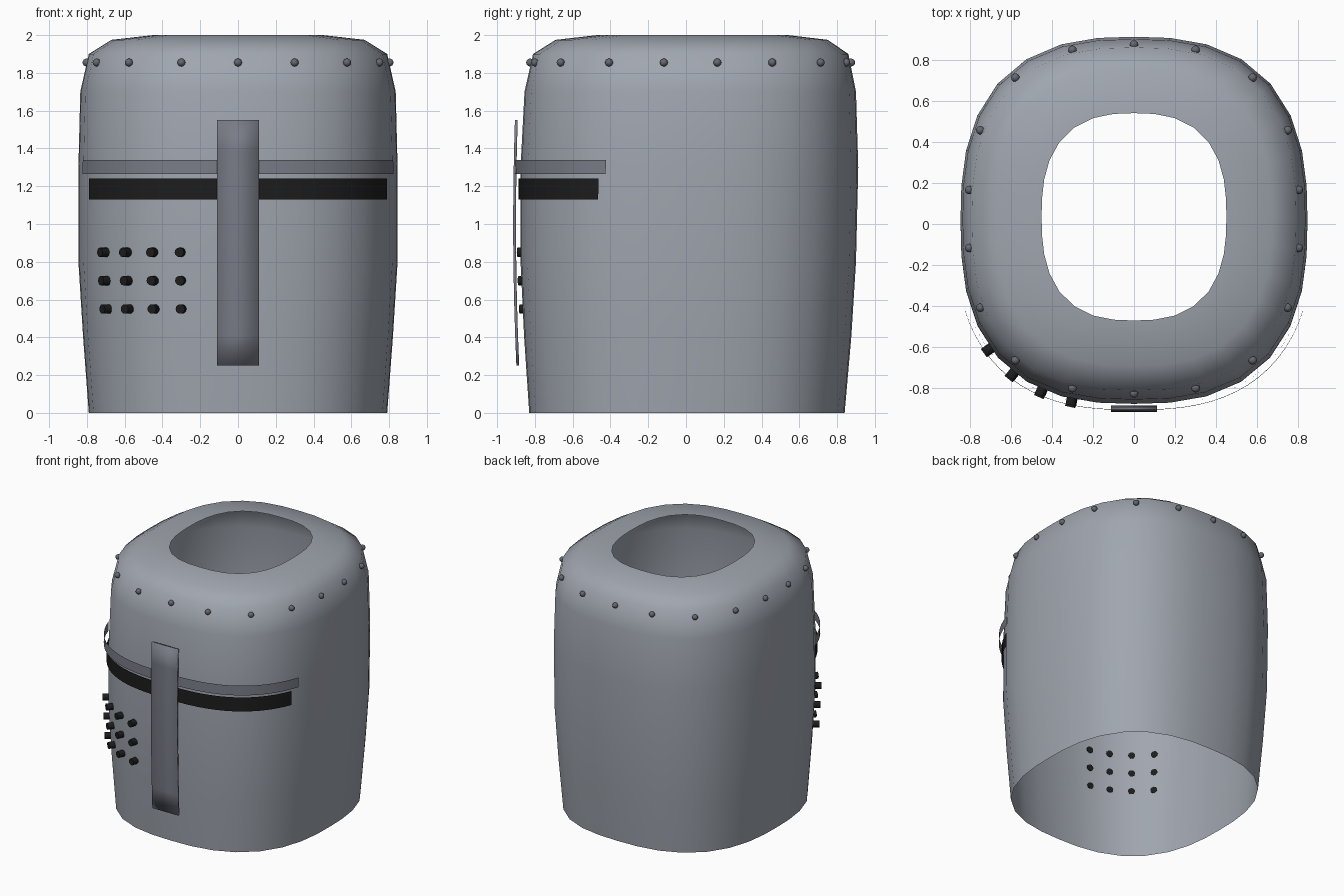
import bpy, bmesh, math
from mathutils import Vector

if "Cube" in bpy.data.objects:
    bpy.data.objects.remove(bpy.data.objects["Cube"])


def material(name, rgb):
    mat = bpy.data.materials.new(name)
    mat.use_nodes = True
    mat.diffuse_color = (*rgb, 1)
    mat.node_tree.nodes["Principled BSDF"].inputs["Base Color"].default_value = (*rgb, 1)
    return mat


steel = material("light steel", (0.35, 0.38, 0.43))
trim = material("trim steel", (0.19, 0.2, 0.24))
stud = material("dark steel", (0.13, 0.14, 0.16))
black = material("black", (0.012, 0.012, 0.012))

# Helmet profile: height, half width, front y, back y
PROFILE = [
    (0.0, 0.79, -0.83, 0.84),
    (0.4, 0.82, -0.857, 0.875),
    (0.8, 0.845, -0.876, 0.9),
    (1.3, 0.845, -0.876, 0.912),
    (1.7, 0.835, -0.855, 0.9),
    (1.9, 0.79, -0.81, 0.86),
    (1.975, 0.67, -0.69, 0.75),
    (2.0, 0.45, -0.47, 0.54),
]
POWER = 2.6


def section(z):
    """Half width, front and back of the helmet at height z."""
    for low, high in zip(PROFILE, PROFILE[1:]):
        if z <= high[0]:
            t = (z - low[0]) / (high[0] - low[0])
            return [p + (q - p) * t for p, q in zip(low[1:], high[1:])]
    return PROFILE[-1][1:]


def wall(angle, z, offset=0.0):
    """Point on the rounded-square wall in the direction of angle (degrees)."""
    width, front, back = section(z)
    a = width + offset
    b = (back - front) / 2 + offset
    c, s = math.cos(math.radians(angle)), math.sin(math.radians(angle))
    r = (abs(c / a) ** POWER + abs(s / b) ** POWER) ** (-1 / POWER)
    return Vector((r * c, r * s + (front + back) / 2, z))


def outward(angle, z):
    d = wall(angle + 1, z) - wall(angle - 1, z)
    return Vector((d.y, -d.x, 0)).normalized()


def finish(bm, name, mat, smooth=60):
    mesh = bpy.data.meshes.new(name)
    bm.to_mesh(mesh)
    bm.free()
    mesh.materials.append(mat)
    obj = bpy.data.objects.new(name, mesh)
    bpy.context.collection.objects.link(obj)
    bpy.ops.object.select_all(action="DESELECT")
    obj.select_set(True)
    bpy.context.view_layer.objects.active = obj
    bpy.ops.object.shade_smooth_by_angle(angle=math.radians(smooth))
    return obj


def sheet(name, mat, rows, closed=False):
    """Skin a surface over rows of points, bottom to top."""
    bm = bmesh.new()
    grid = [[bm.verts.new(p) for p in row] for row in rows]
    n = len(grid[0])
    for low, high in zip(grid, grid[1:]):
        for i in range(n if closed else n - 1):
            j = (i + 1) % n
            bm.faces.new((low[i], low[j], high[j], high[i]))
    return finish(bm, name, mat)


# Helmet shell, open at the bottom and at the crown
ring = [i * 360 / 32 for i in range(32)]
sheet("helmet_shell", steel, [[wall(a, row[0]) for a in ring] for row in PROFILE], closed=True)


# Brow band and eye slit wrapped round the front
def front_strip(name, mat, low, high, margin, offset):
    steps = 32
    angles = [180 + margin + (180 - 2 * margin) * i / steps for i in range(steps + 1)]
    sheet(name, mat, [[wall(a, z, offset) for a in angles] for z in (low, high)])


front_strip("brow_band", trim, 1.265, 1.34, 28.3, 0.03)
front_strip("eye_slit", black, 1.13, 1.24, 31.4, 0.011)

# Vertical nose bar, bowed slightly forward
bar_rows = []
for i in range(9):
    z = 0.25 + 1.3 * i / 8
    y = -0.915 + 0.03 * (z - 1.0) ** 2
    bar_rows.append([(-0.112, y, z), (0.112, y, z)])
bar = sheet("nose_bar", trim, bar_rows)
thick = bar.modifiers.new("thickness", "SOLIDIFY")
thick.thickness = 0.015
thick.offset = -1

# Rivets round the crown
bm = bmesh.new()
for i in range(18):
    made = bmesh.ops.create_uvsphere(bm, u_segments=12, v_segments=8, radius=0.021)
    bmesh.ops.translate(bm, verts=made["verts"], vec=wall(90 + i * 20, 1.855, 0.005))
finish(bm, "crown_rivets", stud)

# Breathing holes on the right cheek
bm = bmesh.new()
for z in (0.55, 0.7, 0.85):
    for angle in (221.5, 231.5, 241.3, 250.7):
        made = bmesh.ops.create_cone(bm, cap_ends=True, segments=12,
                                     radius1=0.025, radius2=0.025, depth=0.05)
        normal = outward(angle, z)
        turn = normal.to_track_quat("Z", "Y").to_matrix()
        bmesh.ops.rotate(bm, verts=made["verts"], cent=(0, 0, 0), matrix=turn)
        bmesh.ops.translate(bm, verts=made["verts"], vec=wall(angle, z) + normal * 0.015)
finish(bm, "breathing_holes", black, 40)
